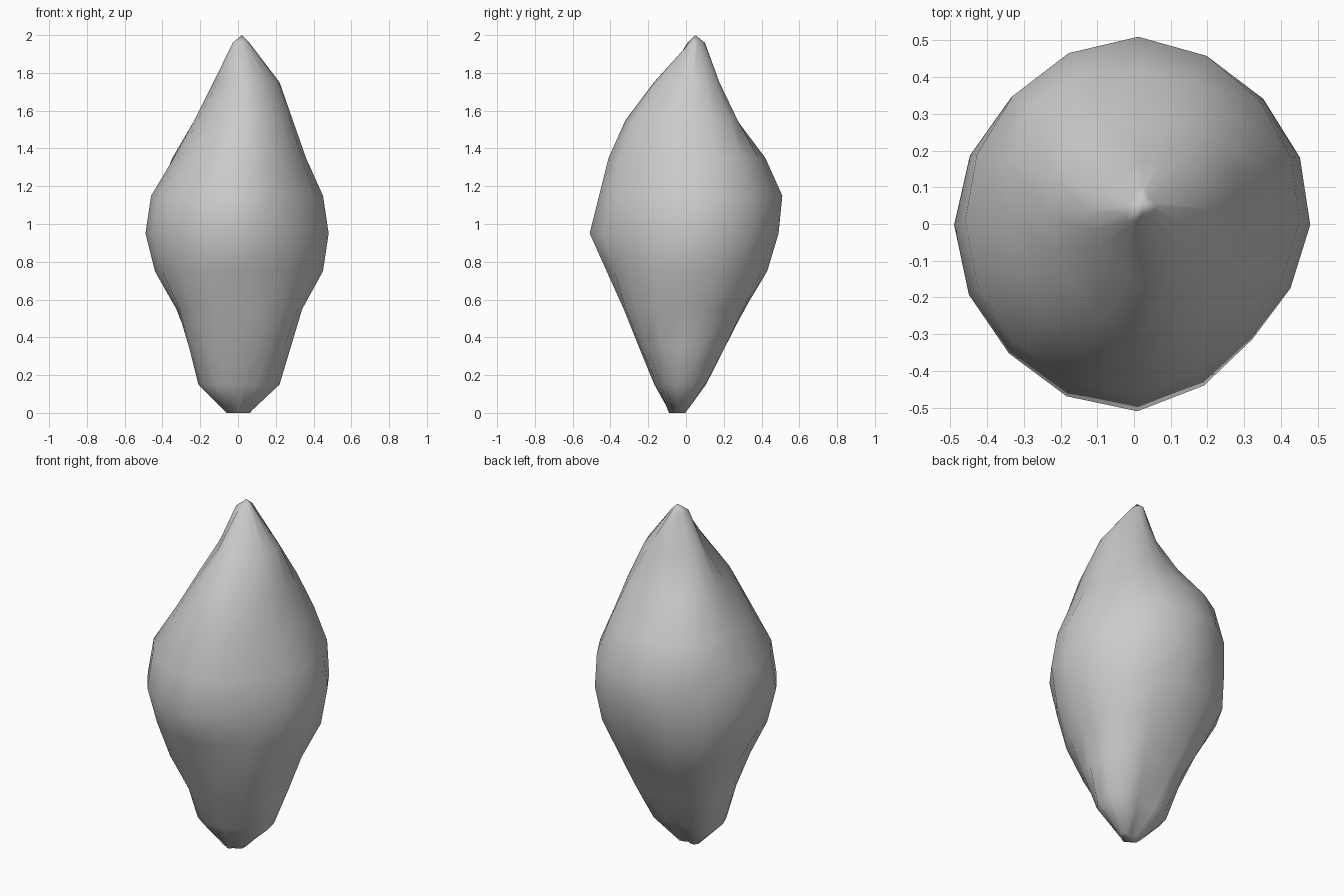
import bpy
import bmesh
from math import cos, sin, pi
from mathutils import Vector

default_cube = bpy.data.objects.get("Cube")
if default_cube:
    bpy.data.objects.remove(default_cube, do_unlink=True)

# Stone colour
stone = bpy.data.materials.new("stone_grey")
stone.use_nodes = True
colour = (0.6, 0.6, 0.6, 1)
stone.diffuse_color = colour
stone.node_tree.nodes["Principled BSDF"].inputs["Base Color"].default_value = colour

# Outline reach in hundredths at each height, in eight compass
# directions counter-clockwise from the model's left
SECTIONS = {
    0.0: (6, 3, -2, 3, 6, 7, 9, 6),
    0.15: (22, 17, 9, 16, 21, 20, 15, 16),
    0.35: (28, 27, 20, 25, 26, 27, 25, 27),
    0.55: (34, 36, 31, 37, 32, 37, 33, 36),
    0.75: (45, 45, 43, 47, 44, 44, 42, 41),
    0.95: (48, 49, 49, 48, 49, 49, 51, 45),
    1.15: (45, 48, 51, 48, 46, 46, 46, 42),
    1.35: (36, 41, 42, 43, 34, 35, 41, 36),
    1.55: (29, 32, 27, 27, 23, 23, 32, 29),
    1.75: (22, 21, 17, 13, 13, 9, 17, 18),
    1.96: (6, 8, 10, 5, 2, 1, -2, 1),
}
TIP = Vector((0.02, 0.05, 2))
FOOT = Vector((0, -0.05, 0))
SIDES = 16


def smooth_between(values, t):
    """Periodic cubic interpolation through the values."""
    i = int(t)
    f = t - i
    a, b, c, d = (values[(i + k) % len(values)] for k in (-1, 0, 1, 2))
    return b + f / 2 * (c - a + f * (2 * a - 5 * b + 4 * c - d + f * (3 * (b - c) + d - a)))


def section_ring(bm, height, reach):
    """One cross-section around the leaning core line."""
    core = FOOT.lerp(TIP, height / TIP.z)
    core.z = height
    count = len(reach)
    radii = []
    for k, r in enumerate(reach):
        angle = 2 * pi * k / count
        lean = core.x * cos(angle) + core.y * sin(angle)
        radii.append(max(r / 100 - lean, 0.02))
    ring = []
    for k in range(SIDES):
        angle = 2 * pi * k / SIDES
        r = smooth_between(radii, k * count / SIDES)
        ring.append(bm.verts.new(core + Vector((cos(angle), sin(angle), 0)) * r))
    return ring


# Rock body: loft the sections, then close both ends
bm = bmesh.new()
rings = [section_ring(bm, z, reach) for z, reach in SECTIONS.items()]
for lower, upper in zip(rings, rings[1:]):
    for k in range(SIDES):
        n = (k + 1) % SIDES
        bm.faces.new((lower[k], lower[n], upper[n], upper[k]))
tip = bm.verts.new(TIP)
for k in range(SIDES):
    bm.faces.new((rings[-1][k], rings[-1][(k + 1) % SIDES], tip))
bm.faces.new(reversed(rings[0]))
bmesh.ops.recalc_face_normals(bm, faces=bm.faces)
for face in bm.faces:
    face.smooth = True

mesh = bpy.data.meshes.new("rock")
bm.to_mesh(mesh)
bm.free()
mesh.materials.append(stone)
rock = bpy.data.objects.new("rock", mesh)
bpy.context.collection.objects.link(rock)
